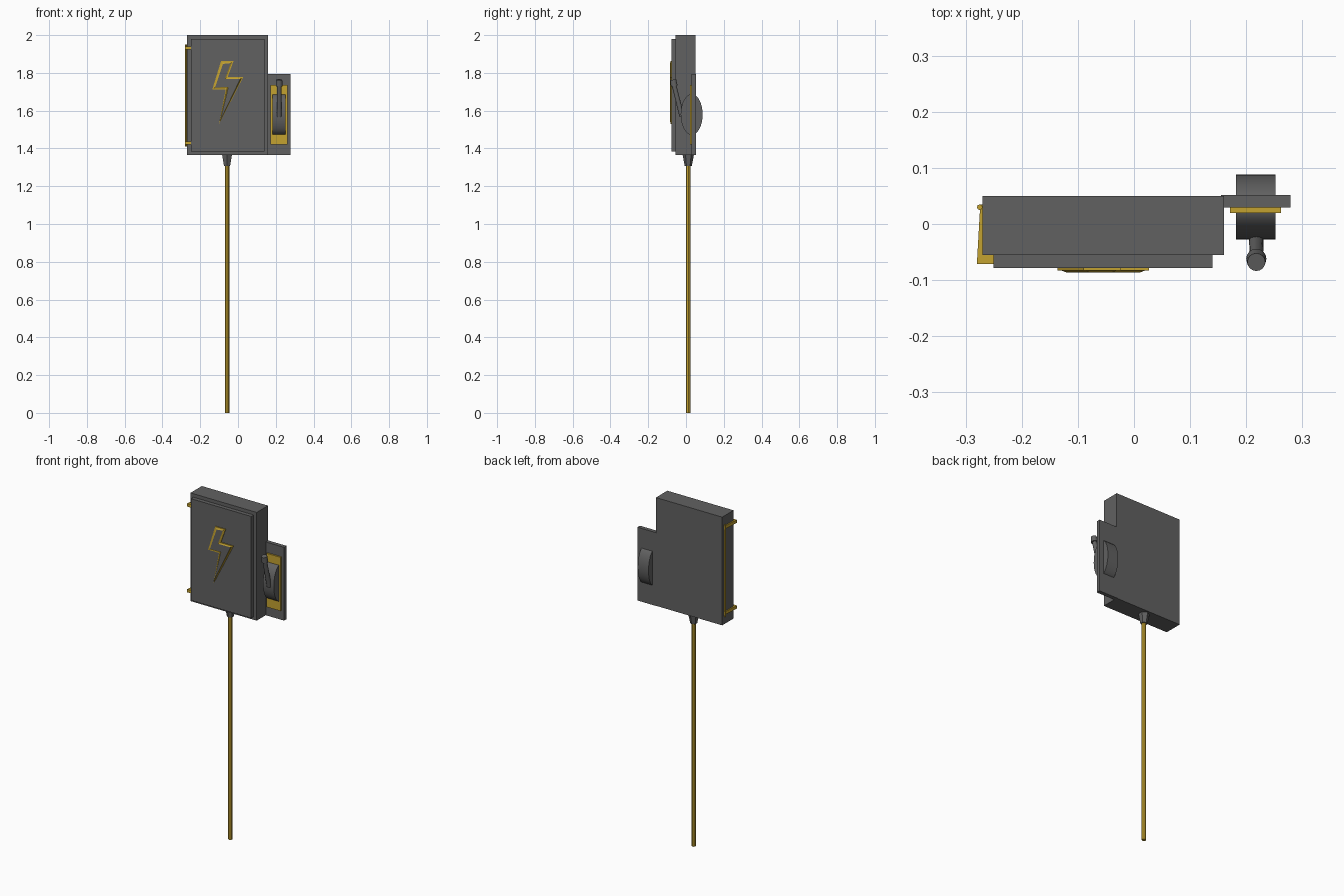
import bpy, bmesh, math
from mathutils import Vector

if "Cube" in bpy.data.objects:
    bpy.data.objects.remove(bpy.data.objects["Cube"])

gold = bpy.data.materials.new("gold")
gold.diffuse_color = (0.55, 0.36, 0.03, 1)
gold.use_nodes = True
gold.node_tree.nodes["Principled BSDF"].inputs["Base Color"].default_value = gold.diffuse_color
grey = bpy.data.materials.new("dark_grey")
grey.diffuse_color = (0.12, 0.12, 0.12, 1)
grey.use_nodes = True
grey.node_tree.nodes["Principled BSDF"].inputs["Base Color"].default_value = grey.diffuse_color


def finish(name, bm, mats):
    bmesh.ops.recalc_face_normals(bm, faces=bm.faces)
    me = bpy.data.meshes.new(name)
    bm.to_mesh(me)
    bm.free()
    for m in mats:
        me.materials.append(m)
    ob = bpy.data.objects.new(name, me)
    bpy.context.collection.objects.link(ob)
    return ob


def box(name, x, y, z, mat=grey):
    bm = bmesh.new()
    bmesh.ops.create_cube(bm, size=1)
    for v in bm.verts:
        v.co = [(r[0] + r[1]) / 2 + c * (r[1] - r[0]) for r, c in zip((x, y, z), v.co)]
    return finish(name, bm, [mat])


def rod(name, a, b, r1, r2, sides, mat=grey, scale=(1, 1)):
    """Tapered cylinder running from a to b."""
    a, b = Vector(a), Vector(b)
    d = b - a
    bm = bmesh.new()
    bmesh.ops.create_cone(bm, cap_ends=True, segments=sides, radius1=r1, radius2=r2, depth=d.length)
    rot = d.to_track_quat('Z', 'Y')
    for v in bm.verts:
        v.co = (a + b) / 2 + rot @ Vector((v.co.x * scale[0], v.co.y * scale[1], v.co.z))
    return finish(name, bm, [mat])


def smooth(ob):
    bpy.ops.object.select_all(action='DESELECT')
    ob.select_set(True)
    bpy.context.view_layer.objects.active = ob
    bpy.ops.object.shade_smooth_by_angle(angle=math.radians(35))


def move_extruded(bm, faces, vec):
    ext = bmesh.ops.extrude_face_region(bm, geom=faces)
    verts = [g for g in ext["geom"] if isinstance(g, bmesh.types.BMVert)]
    bmesh.ops.translate(bm, verts=verts, vec=vec)


# Cabinet, door and switch backing
box("cabinet", (-0.27, 0.16), (-0.055, 0.05), (1.365, 2.0))
box("door", (-0.25, 0.14), (-0.078, -0.054), (1.383, 1.98))
box("switch_bracket", (0.155, 0.279), (0.029, 0.052), (1.365, 1.795))
box("switch_plate", (0.171, 0.262), (0.02, 0.03), (1.42, 1.735), gold)

# Oval switch drum with its axis along x
bm = bmesh.new()
ring = [bm.verts.new((0.182, 0.03 + 0.058 * math.cos(t), 1.58 + 0.108 * math.sin(t)))
        for t in (2 * math.pi * i / 32 for i in range(32))]
move_extruded(bm, [bm.faces.new(ring)], (0.07, 0, 0))
smooth(finish("switch_drum", bm, [grey]))

# Lever shaft and grip
foot, neck, tip = (0.218, -0.022, 1.57), (0.218, -0.062, 1.73), (0.218, -0.068, 1.764)
smooth(rod("lever_shaft", foot, neck, 0.013, 0.012, 16))
smooth(rod("lever_grip", neck, tip, 0.018, 0.016, 16))

# Hinge pin and two hinge arms
rod("hinge_pin", (-0.275, 0.03, 1.41), (-0.275, 0.03, 1.95), 0.005, 0.005, 8, gold)
for i, z in enumerate((1.42, 1.923)):
    bm = bmesh.new()
    outline = [(-0.28, -0.071), (-0.245, -0.071), (-0.245, -0.05), (-0.265, -0.05),
               (-0.265, 0.035), (-0.274, 0.035)]
    f = bm.faces.new([bm.verts.new((x, y, z)) for x, y in outline])
    move_extruded(bm, [f], (0, 0, 0.018))
    finish(f"hinge_arm_{i + 1}", bm, [gold])

# Warning bolt: gold rim around a raised grey centre
bm = bmesh.new()
bolt = [(-0.09, 1.862), (-0.024, 1.862), (-0.055, 1.777), (0.027, 1.777),
        (-0.1, 1.53), (-0.065, 1.713), (-0.136, 1.713)]
front = bm.faces.new([bm.verts.new((x, -0.083, z)) for x, z in bolt])
rim = list(front.edges)
ext = bmesh.ops.extrude_edge_only(bm, edges=rim)
bmesh.ops.translate(bm, vec=(0, 0.007, 0),
                    verts=[g for g in ext["geom"] if isinstance(g, bmesh.types.BMVert)])
bmesh.ops.inset_region(bm, faces=[front], thickness=0.009, use_boundary=False)
bmesh.ops.inset_individual(bm, faces=[front], thickness=0.009)
front.material_index = 1
bmesh.ops.translate(bm, verts=list(front.verts), vec=(0, -0.003, 0))
finish("bolt_sign", bm, [gold, grey])

# Cable gland and conduit pipe
rod("cable_gland", (-0.058, 0.012, 1.308), (-0.058, 0.012, 1.367), 0.019, 0.03, 6)
rod("conduit", (-0.058, 0.012, 0), (-0.058, 0.012, 1.32), 0.012, 0.012, 8, gold)
